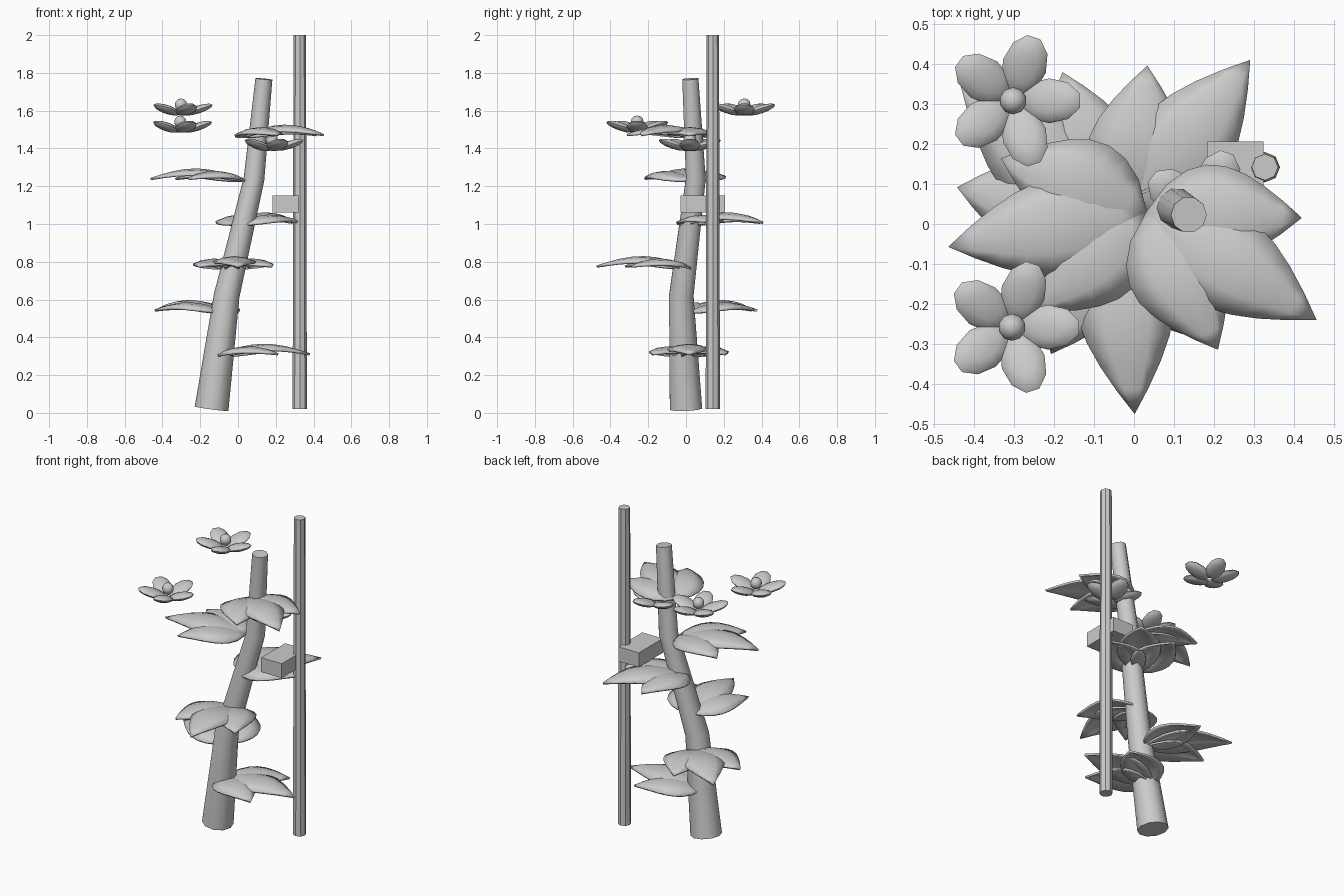
import bpy, bmesh, math
from mathutils import Vector, Matrix

if "Cube" in bpy.data.objects:
    bpy.data.objects.remove(bpy.data.objects["Cube"])

grey = bpy.data.materials.new("plain grey")
grey.diffuse_color = (0.6, 0.6, 0.6, 1)
grey.use_nodes = True
grey.node_tree.nodes["Principled BSDF"].inputs["Base Color"].default_value = grey.diffuse_color


def finish(bm, name, smooth=True, thickness=0):
    bmesh.ops.recalc_face_normals(bm, faces=bm.faces)
    me = bpy.data.meshes.new(name)
    bm.to_mesh(me)
    bm.free()
    ob = bpy.data.objects.new(name, me)
    bpy.context.collection.objects.link(ob)
    me.materials.append(grey)
    if thickness:
        mod = ob.modifiers.new("thickness", 'SOLIDIFY')
        mod.thickness = thickness
        mod.offset = 0
    if smooth:
        bpy.ops.object.select_all(action='DESELECT')
        ob.select_set(True)
        bpy.context.view_layer.objects.active = ob
        bpy.ops.object.shade_smooth_by_angle(angle=math.radians(40))
    return ob


def tube(name, path, radii, sides):
    """Tapered tube with rings square to the path and closed ends."""
    bm = bmesh.new()
    pts = [Vector(p) for p in path]
    rings = []
    for i, p in enumerate(pts):
        d = (pts[min(i + 1, len(pts) - 1)] - pts[max(i - 1, 0)]).normalized()
        u = (Vector((1, 0, 0)) - d * d.x).normalized()
        v = d.cross(u)
        rings.append([bm.verts.new(p + radii[i] * (u * math.cos(a) + v * math.sin(a)))
                      for a in (2 * math.pi * k / sides for k in range(sides))])
    for lo, hi in zip(rings, rings[1:]):
        for k in range(sides):
            n = (k + 1) % sides
            bm.faces.new((lo[k], lo[n], hi[n], hi[k]))
    bm.faces.new(rings[0][::-1])
    bm.faces.new(rings[-1])
    return finish(bm, name)


def add_leaflet(bm, base, angle, length, half_width):
    """Pointed oval leaflet, arched along its length and drooping at its edges."""
    rows, cols = 8, 4
    turn = Matrix.Translation(base) @ Matrix.Rotation(angle, 4, 'Z')
    grid = []
    for i in range(rows + 1):
        t = i / rows
        w = half_width * max(0, math.sin(math.pi * t ** 0.8))
        row = []
        for j in range(cols + 1):
            s = 2 * j / cols - 1
            z = 0.11 * length * math.sin(math.pi * t) + 0.01 * t - 0.25 * w * s * s
            row.append(bm.verts.new(turn @ Vector((length * t, w * s, z))))
        grid.append(row)
    for a, b in zip(grid, grid[1:]):
        for j in range(cols):
            bm.faces.new((a[j], b[j], b[j + 1], a[j + 1]))


# leaning trunk
tube("trunk", [(-0.14, 0.0, 0.022), (-0.06, -0.025, 0.62), (0.085, 0.052, 1.24),
               (0.137, 0.023, 1.768)], [0.09, 0.068, 0.055, 0.045], 10)

# support stake
tube("stake", [(0.327, 0.142, 0.02), (0.327, 0.142, 2.0)], [0.038, 0.033], 8)

# tie block between stake and trunk
bm = bmesh.new()
bmesh.ops.create_cube(bm, size=1, matrix=Matrix.Translation((0.253, 0.088, 1.105))
                      @ Matrix.Diagonal((0.142, 0.236, 0.09, 1)))
finish(bm, "tie_block", smooth=False)

# leaf clusters spiralling up the trunk, three leaflets each
bases = [(-0.12, 0.015), (-0.064, 0.01), (-0.042, 0.025),
         (-0.015, 0.012), (0.03, 0.03), (0.033, 0.03)]
for i, (x, y) in enumerate(bases):
    bm = bmesh.new()
    heading = math.radians(137.5 * i)
    for side in (-1, 0, 1):
        add_leaflet(bm, Vector((x, y, 0.30 + 0.232 * i)), heading + side * math.radians(30.3),
                    0.385 if side else 0.5, 0.123)
    bmesh.ops.remove_doubles(bm, verts=bm.verts, dist=0.0005)
    finish(bm, f"leaf_cluster_{i + 1}", thickness=0.012)

# flowers: five tilted ellipsoid petals round a small ball
for i, (x, y, z) in enumerate([(-0.302, 0.308, 1.606), (-0.305, -0.258, 1.515),
                               (0.18, 0.02, 1.419)]):
    bm = bmesh.new()
    here = Matrix.Translation((x, y, z))
    for k in range(5):
        bmesh.ops.create_uvsphere(
            bm, u_segments=10, v_segments=6, radius=1,
            matrix=here @ Matrix.Rotation(math.radians(72 * k), 4, 'Z')
            @ Matrix.Translation((0.091, 0, 0))
            @ Matrix.Rotation(math.radians(-18), 4, 'Y')
            @ Matrix.Diagonal((0.084, 0.056, 0.021, 1)))
    finish(bm, f"flower_petals_{i + 1}")
    bm = bmesh.new()
    bmesh.ops.create_uvsphere(bm, u_segments=10, v_segments=6, radius=0.034,
                              matrix=here @ Matrix.Translation((0, 0, 0.025)))
    finish(bm, f"flower_centre_{i + 1}")
